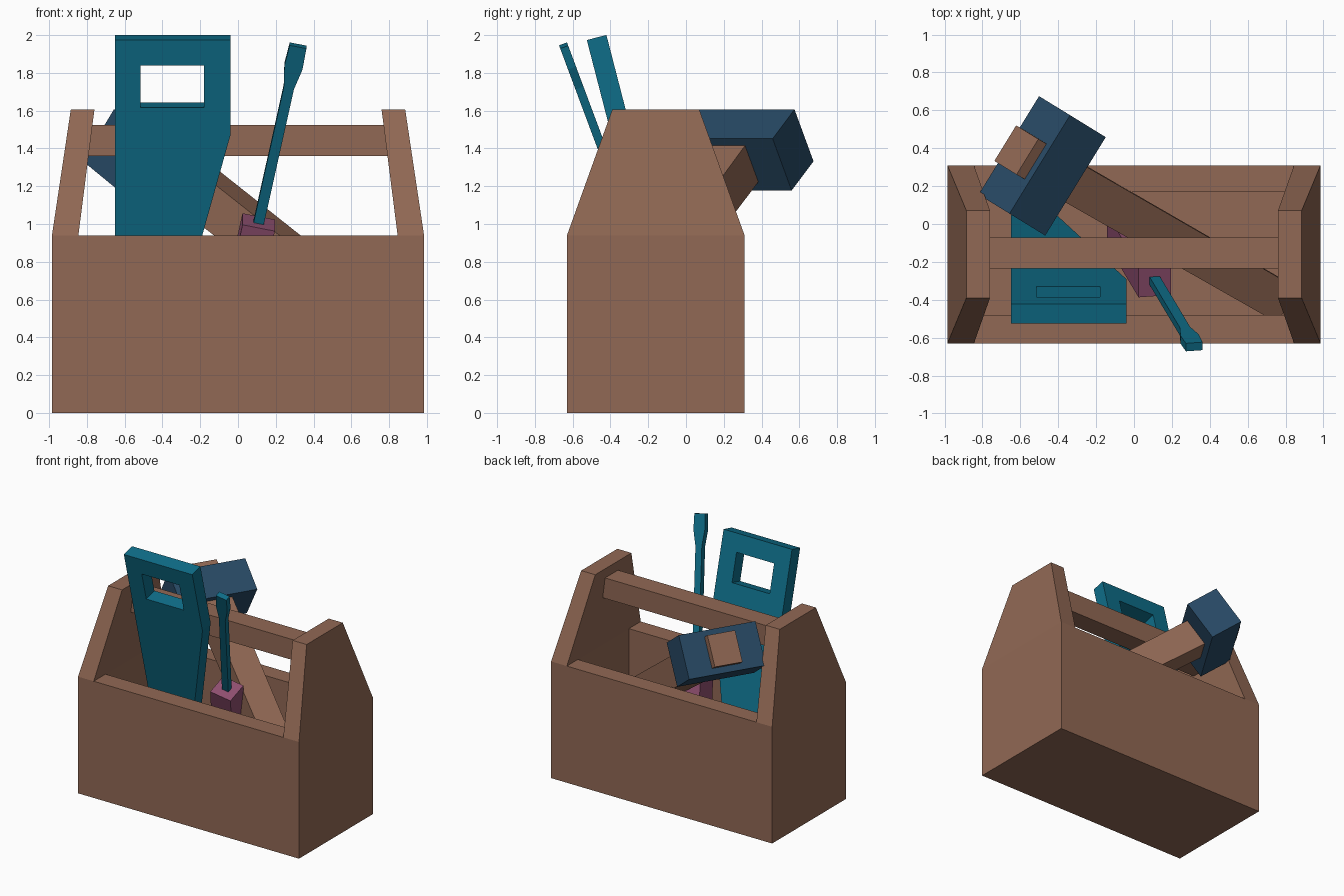
import bpy, bmesh
from mathutils import Vector

if "Cube" in bpy.data.objects:
    bpy.data.objects.remove(bpy.data.objects["Cube"])


def material(name, rgb):
    m = bpy.data.materials.new(name)
    m.diffuse_color = (*rgb, 1)
    m.use_nodes = True
    m.node_tree.nodes["Principled BSDF"].inputs["Base Color"].default_value = m.diffuse_color
    return m


WOOD = material("brown wood", (0.285, 0.14, 0.089))
TEAL = material("teal metal", (0.0045, 0.155, 0.25))
NAVY = material("dark blue steel", (0.021, 0.069, 0.133))
PINK = material("plum grip", (0.28, 0.08, 0.165))


def finish(name, bm, mat):
    bmesh.ops.recalc_face_normals(bm, faces=bm.faces)
    me = bpy.data.meshes.new(name)
    bm.to_mesh(me)
    bm.free()
    me.materials.append(mat)
    ob = bpy.data.objects.new(name, me)
    bpy.context.collection.objects.link(ob)
    return ob


def loft(name, rings, mat):
    """Join rings of points into a capped solid."""
    bm = bmesh.new()
    vr = [[bm.verts.new(p) for p in r] for r in rings]
    n = len(vr[0])
    for a, b in zip(vr, vr[1:]):
        for i in range(n):
            j = (i + 1) % n
            bm.faces.new((a[i], a[j], b[j], b[i]))
    bm.faces.new(vr[0])
    bm.faces.new(vr[-1])
    return finish(name, bm, mat)


def rect(x0, x1, y0, y1, z):
    return [(x0, y0, z), (x1, y0, z), (x1, y1, z), (x0, y1, z)]


def section(c, u, v, wu, wv):
    """Rectangle centred on c spanning directions u and v."""
    return [c + u * (a * wu / 2) + v * (b * wv / 2)
            for a, b in ((-1, -1), (1, -1), (1, 1), (-1, 1))]


# Open box: outside up, over the rim, down to the floor
OUT, INN = (-0.985, 0.985, -0.63, 0.31), (-0.845, 0.845, -0.48, 0.17)
loft("box", [rect(*OUT, 0), rect(*OUT, 0.94), rect(*INN, 0.94), rect(*INN, 0.14)], WOOD)

# Tapered end panels
for s, side in ((-1, "left"), (1, "right")):
    loft(side + "_end_panel", [rect(s * 0.845, s * 0.985, -0.63, 0.31, 0.94),
                               rect(s * 0.76, s * 0.885, -0.39, 0.07, 1.607)], WOOD)

# Carrying bar
loft("carrying_bar", [rect(-0.80, 0.80, -0.235, -0.07, 1.36),
                      rect(-0.80, 0.80, -0.235, -0.07, 1.525)], WOOD)

# Saw: leaning slab with a cut-out grip, s is measured down from the top
down = Vector((0, 0.25, -0.968)).normalized()
thick = Vector((0, 0.968, 0.25)).normalized() * 0.107
top = Vector((0, -0.525, 1.974))
SMAX = 1.88
outer = [(-0.65, 0), (-0.04, 0), (-0.04, 0.14), (-0.04, 0.37), (-0.04, 0.52),
         (-0.41, SMAX), (-0.65, SMAX), (-0.65, 0.52), (-0.65, 0.37), (-0.65, 0.14)]
hole = [(-0.515, 0.14), (-0.18, 0.14), (-0.18, 0.37), (-0.515, 0.37)]
quads = [(0, 1, 2, 11, 10, 9), (2, 3, 12, 11), (9, 10, 13, 8),
         (8, 13, 12, 3, 4, 7), (7, 4, 5, 6)]
bm = bmesh.new()
verts = [bm.verts.new(top + Vector((x, 0, 0)) + down * s) for x, s in outer + hole]
faces = [bm.faces.new([verts[i] for i in q]) for q in quads]
ext = bmesh.ops.extrude_face_region(bm, geom=faces, use_keep_orig=True)
bmesh.ops.translate(bm, vec=thick,
                    verts=[g for g in ext["geom"] if isinstance(g, bmesh.types.BMVert)])
bmesh.ops.dissolve_limit(bm, angle_limit=0.001, verts=bm.verts, edges=bm.edges)
finish("saw", bm, TEAL)

# Hammer head: box resting over the back wall
L = Vector((0.524, 0.852, 0)).normalized()
H = Vector((0.70, -0.43, -0.575)).normalized()
B = H.cross(L).normalized()
head = Vector((-0.485, 0.307, 1.392))
loft("hammer_head", [section(head - L * 0.305, H, B, 0.27, 0.335),
                     section(head + L * 0.305, H, B, 0.27, 0.335)], NAVY)

# Hammer handle: runs through the head to the front right corner
start = head - H * 0.195
end = Vector((0.76, -0.40, 0.43))
loft("hammer_handle", [section(start, L, B, 0.22, 0.24),
                       section(end, L, B, 0.21, 0.21)], WOOD)

# Screwdriver, blade end up
D = Vector((0.215, -0.36, 0.965)).normalized()
U = (Vector((1, 0, 0)) - D * D.x).normalized()
V = D.cross(U)
tip = Vector((0.318, -0.648, 1.945))


def along(t, wu, wv):
    return section(tip - D * t, U, V, wu, wv)


loft("screwdriver_shaft", [along(1.10, 0.055, 0.045), along(0.24, 0.055, 0.045),
                           along(0.12, 0.098, 0.045), along(0, 0.09, 0.045)], TEAL)
loft("screwdriver_grip", [along(1.84, 0.175, 0.175), along(1.02, 0.175, 0.175)], PINK)
